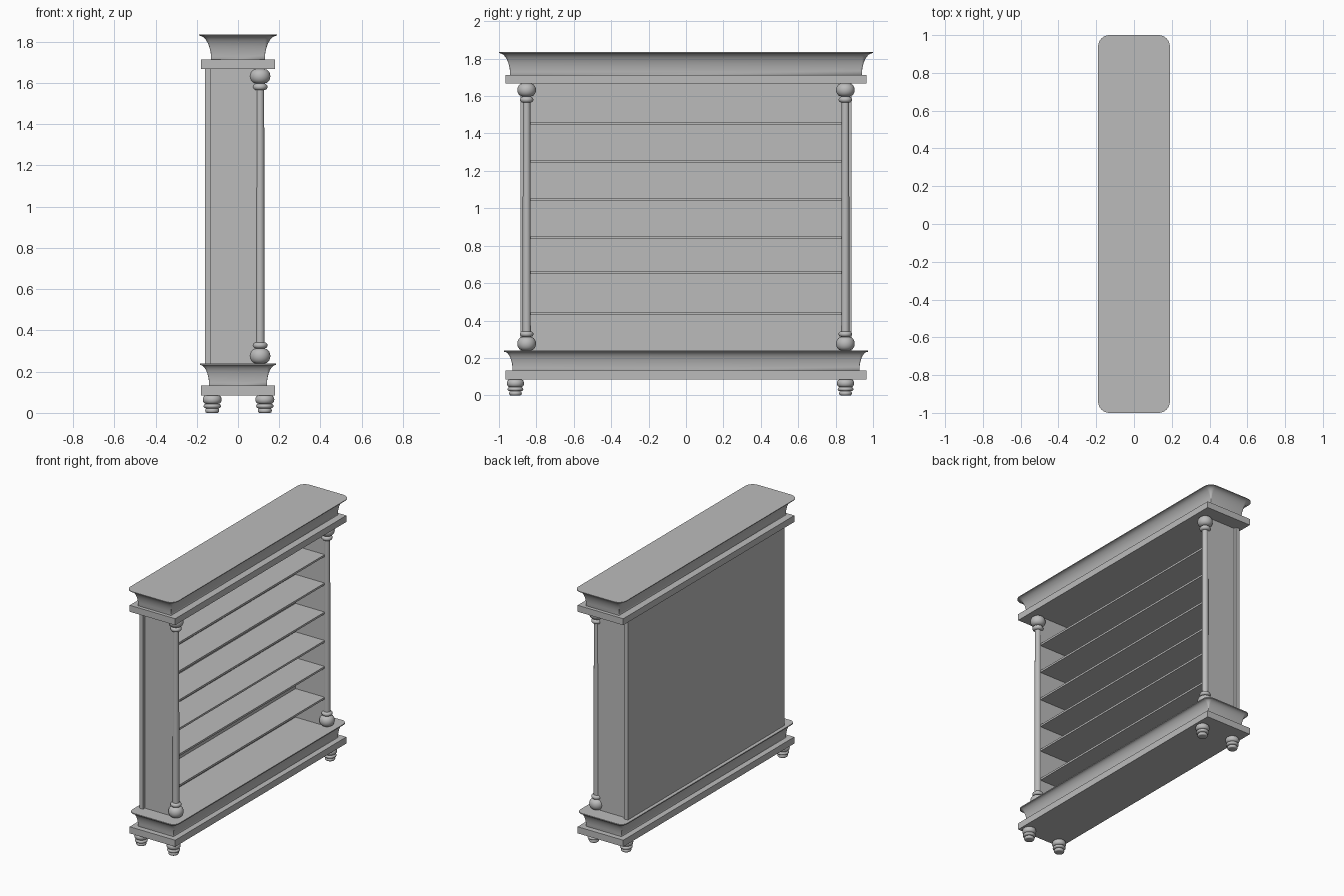
import bpy, bmesh, math
from mathutils import Matrix

cube = bpy.data.objects.get("Cube")
if cube:
    bpy.data.objects.remove(cube, do_unlink=True)

grey = bpy.data.materials.new("plain grey")
grey.use_nodes = True
colour = (0.5, 0.5, 0.5, 1)
grey.diffuse_color = colour
bsdf = next(n for n in grey.node_tree.nodes if n.type == 'BSDF_PRINCIPLED')
bsdf.inputs["Base Color"].default_value = colour


def finish(name, bm, smooth=False):
    bmesh.ops.recalc_face_normals(bm, faces=bm.faces)
    mesh = bpy.data.meshes.new(name)
    bm.to_mesh(mesh)
    bm.free()
    mesh.materials.append(grey)
    obj = bpy.data.objects.new(name, mesh)
    bpy.context.collection.objects.link(obj)
    if smooth:
        bpy.ops.object.select_all(action='DESELECT')
        bpy.context.view_layer.objects.active = obj
        obj.select_set(True)
        bpy.ops.object.shade_smooth_by_angle(angle=math.radians(35))
    return obj


def box(name, x, y, z):
    """Box from (low, high) ranges on each axis."""
    bm = bmesh.new()
    size = [b - a for a, b in (x, y, z)]
    mid = [(a + b) / 2 for a, b in (x, y, z)]
    bmesh.ops.create_cube(bm, size=1, matrix=Matrix.Translation(mid) @ Matrix.Diagonal((*size, 1)))
    return finish(name, bm)


def moulding(name, half_x, half_y, profile):
    """Profile of (offset, z) swept round a rectangle, with corners rounded by the offset."""
    bm = bmesh.new()
    rings = []
    steps = 8
    for offset, z in profile:
        ring = []
        for corner, (sx, sy) in enumerate(((1, 1), (-1, 1), (-1, -1), (1, -1))):
            for i in range(steps + 1):
                a = (corner + i / steps) * math.pi / 2
                ring.append(bm.verts.new((sx * half_x + offset * math.cos(a),
                                          sy * half_y + offset * math.sin(a), z)))
        rings.append(ring)
    for low, high in zip(rings, rings[1:]):
        for i in range(len(low)):
            j = (i + 1) % len(low)
            bm.faces.new((low[i], low[j], high[j], high[i]))
    bm.faces.new(rings[0])
    bm.faces.new(rings[-1])
    bmesh.ops.remove_doubles(bm, verts=bm.verts, dist=0.0001)
    return finish(name, bm, True)


def turned(name, x, y, profile, sides=32):
    """Closed lathe shape from (radius, z) points."""
    bm = bmesh.new()
    rings = [[bm.verts.new((x + r * math.cos(2 * math.pi * i / sides),
                            y + r * math.sin(2 * math.pi * i / sides), z))
              for i in range(sides)] for r, z in profile]
    for low, high in zip(rings, rings[1:]):
        for i in range(sides):
            j = (i + 1) % sides
            bm.faces.new((low[i], low[j], high[j], high[i]))
    bm.faces.new(rings[0])
    bm.faces.new(rings[-1])
    return finish(name, bm, True)


def bulb(inner, outer, low, high, steps=10):
    """Rounded swelling between two heights."""
    return [(inner + (outer - inner) * math.sin(math.pi * i / steps),
             (low + high) / 2 - (high - low) / 2 * math.cos(math.pi * i / steps))
            for i in range(steps + 1)]


def cove(depth, low, high, lip):
    """Concave sweep flaring outwards, ending in a thin upright lip."""
    curve = [(depth * (1 - math.cos(t * math.pi / 16)),
              low + (high - lip - low) * math.sin(t * math.pi / 16)) for t in range(9)]
    return curve + [(depth, high)]


# Base and crown, each a square slab under a flared moulding
box("base_slab", (-0.18, 0.18), (-0.965, 0.965), (0.085, 0.132))
moulding("base_moulding", 0.14, 0.927, cove(0.045, 0.132, 0.24, 0.007))
box("crown_slab", (-0.18, 0.18), (-0.965, 0.965), (1.667, 1.713))
moulding("crown_moulding", 0.13, 0.94, cove(0.06, 1.713, 1.835, 0.005))

# Carcass
box("back_panel", (-0.16, -0.13), (-0.885, 0.885), (0.24, 1.667))
for side, s in (("right", -1), ("left", 1)):
    box("side_panel_" + side, (-0.13, 0.1), sorted((s * 0.835, s * 0.865)), (0.24, 1.667))

# Shelves
for n, z in enumerate((0.437, 0.657, 0.842, 1.045, 1.252, 1.455)):
    box(f"shelf_{n + 1}", (-0.13, 0.1), (-0.835, 0.835), (z - 0.007, z + 0.007))

# Turned columns with bulbs at both ends
column = (bulb(0.022, 0.05, 0.24, 0.312) + bulb(0.022, 0.036, 0.313, 0.342)
          + bulb(0.02, 0.036, 1.565, 1.597) + bulb(0.022, 0.05, 1.598, 1.667))
for side, y in (("right", -0.852), ("left", 0.852)):
    turned("column_" + side, 0.107, y, column)

# Turned feet
foot = bulb(0.026, 0.034, 0, 0.022) + bulb(0.03, 0.042, 0.022, 0.044) + bulb(0.03, 0.046, 0.044, 0.085)
for side, y in (("right", -0.912), ("left", 0.853)):
    for place, x in (("back", -0.125), ("front", 0.13)):
        turned(f"foot_{place}_{side}", x, y, foot)
